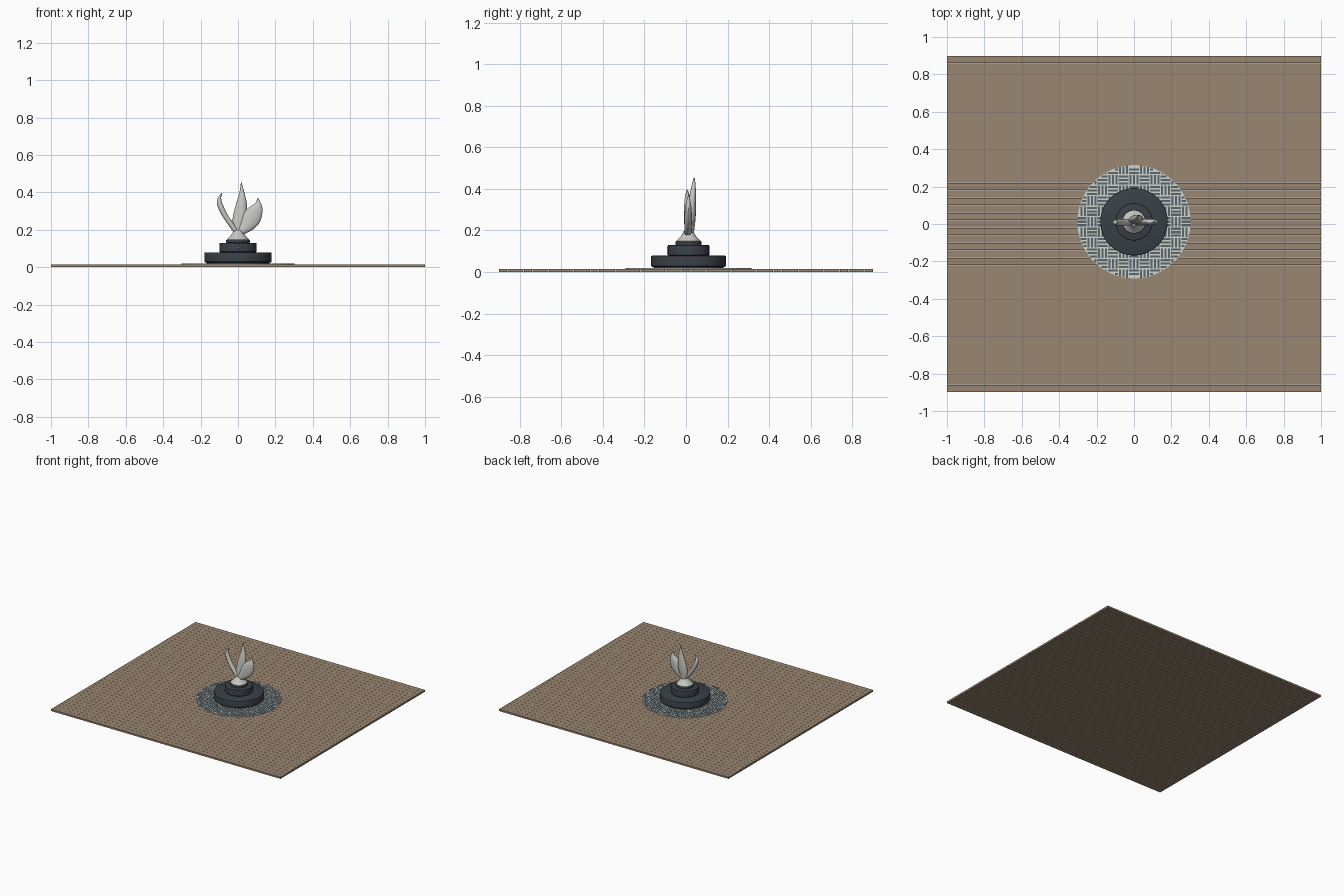
import bpy, bmesh, math
from mathutils import Vector

if bpy.data.objects.get("Cube"):
    bpy.data.objects.remove(bpy.data.objects["Cube"], do_unlink=True)

CY = 0.012  # the statue sits slightly behind the deck centre


def material(name, rgb, rough=0.7):
    m = bpy.data.materials.new(name)
    m.use_nodes = True
    m.diffuse_color = (*rgb, 1)
    bsdf = next(n for n in m.node_tree.nodes if n.type == 'BSDF_PRINCIPLED')
    bsdf.inputs["Base Color"].default_value = (*rgb, 1)
    bsdf.inputs["Roughness"].default_value = rough
    return m


wood = material("weathered wood", (0.32, 0.24, 0.165))
slate = material("slate weave", (0.10, 0.135, 0.15))
pale = material("pale weave", (0.62, 0.66, 0.62))
charcoal = material("charcoal stone", (0.042, 0.051, 0.063))
silver = material("pale silver", (0.58, 0.58, 0.54), 0.4)


def finish(bm, name, mat, smooth=False):
    bmesh.ops.recalc_face_normals(bm, faces=bm.faces)
    me = bpy.data.meshes.new(name)
    bm.to_mesh(me)
    bm.free()
    ob = bpy.data.objects.new(name, me)
    bpy.context.collection.objects.link(ob)
    me.materials.append(mat)
    if smooth:
        bpy.ops.object.select_all(action='DESELECT')
        ob.select_set(True)
        bpy.context.view_layer.objects.active = ob
        bpy.ops.object.shade_smooth_by_angle(angle=math.radians(40))
    return ob


def add_box(bm, x0, x1, y0, y1, z0, z1):
    verts = bmesh.ops.create_cube(bm, size=1)["verts"]
    for v in verts:
        v.co = (x1 if v.co.x > 0 else x0, y1 if v.co.y > 0 else y0,
                z1 if v.co.z > 0 else z0)


def lathe(name, profile, mat, sides=64):
    bm = bmesh.new()
    rings = [[bm.verts.new((r * math.cos(math.tau * i / sides),
                            CY + r * math.sin(math.tau * i / sides), z))
              for i in range(sides)] for r, z in profile]
    for a, b in zip(rings, rings[1:]):
        for i in range(sides):
            j = (i + 1) % sides
            bm.faces.new((a[i], a[j], b[j], b[i]))
    bm.faces.new(rings[0])
    bm.faces.new(rings[-1])
    return finish(bm, name, mat, True)


def tier(name, radius, z0, z1, bevel):
    """Round block with softened rims."""
    prof = [(radius - bevel, z0), (radius, z0 + bevel), (radius, z1 - bevel),
            (radius - bevel * 0.3, z1 - bevel * 0.3), (radius - bevel, z1)]
    return lathe(name, prof, charcoal)


# Deck: narrow-jointed boards running left to right
bm = bmesh.new()
count, gap = 45, 0.0012
pitch = 1.8 / count
for i in range(count):
    y = -0.9 + i * pitch
    add_box(bm, -1, 1, y + gap / 2, y + pitch - gap / 2, 0, 0.014)
finish(bm, "deck_boards", wood)

# Round pale mat with a basket weave of dark strips clipped to its rim
R = 0.303
lathe("mat_base", [(R, 0.013), (R, 0.019)], pale)
bm = bmesh.new()
cell, strips, half = 0.056, 3, 0.0055
n = math.ceil(R / cell)
for i in range(-n, n + 1):
    for j in range(-n, n + 1):
        for k in range(strips):
            across = (j - 0.5 + (k + 0.5) / strips) * cell
            if abs(across) + half >= R:
                continue
            reach = math.sqrt(R ** 2 - (abs(across) + half) ** 2)
            a = max((i - 0.5) * cell + 0.002, -reach)
            b = min((i + 0.5) * cell - 0.002, reach)
            if b - a < 0.004:
                continue
            if (i + j) % 2:
                add_box(bm, a, b, CY + across - half, CY + across + half, 0.018, 0.0205)
            else:
                add_box(bm, across - half, across + half, CY + a, CY + b, 0.018, 0.0205)
finish(bm, "mat_strips", slate)

# Stepped pedestal
lathe("pedestal_foot", [(0.168, 0.018), (0.168, 0.03)], charcoal)
tier("pedestal_lower", 0.180, 0.025, 0.079, 0.005)
tier("pedestal_upper", 0.100, 0.078, 0.130, 0.005)
tier("pedestal_collar", 0.063, 0.129, 0.146, 0.002)

# Small studs on the front of the upper tier
bm = bmesh.new()
for x, z in ((-0.014, 0.093), (0.014, 0.093), (-0.005, 0.105),
             (0.005, 0.105), (-0.014, 0.117), (0.014, 0.117)):
    new = bmesh.ops.create_icosphere(bm, subdivisions=2, radius=0.004)["verts"]
    bmesh.ops.translate(bm, verts=new, vec=(x, CY - 0.0995, z))
finish(bm, "front_studs", silver, True)

# Flared socket holding the petals
lathe("petal_socket", [(0.060, 0.144), (0.060, 0.149), (0.050, 0.158), (0.038, 0.171),
                       (0.029, 0.184), (0.022, 0.198)], silver)


def petal(name, left, right, ys, thick, steps=28, sides=16):
    """Loft lens sections between a left and a right outline (x, z)."""
    def sample(pts, t):
        f = t * (len(pts) - 1)
        i = min(int(f), len(pts) - 2)
        u = f - i
        p = [Vector(pts[max(0, min(len(pts) - 1, i + d))]) for d in (-1, 0, 1, 2)]
        return 0.5 * (2 * p[1] + (p[2] - p[0]) * u
                      + (2 * p[0] - 5 * p[1] + 4 * p[2] - p[3]) * u ** 2
                      + (3 * p[1] - p[0] - 3 * p[2] + p[3]) * u ** 3)

    bm = bmesh.new()
    rings = []
    for s in range(steps + 1):
        t = s / steps
        a, b = sample(left, t), sample(right, t)
        y = ys[0] + (ys[1] - ys[0]) * t
        th = thick * (0.75 + 0.7 * t) * (1 - t ** 2) + 0.0006
        ring = []
        for k in range(sides):
            ang = math.tau * k / sides
            p = (a + b) / 2 + (b - a) / 2 * math.cos(ang)
            ring.append(bm.verts.new((p.x, CY + y + th * math.sin(ang), p.y)))
        rings.append(ring)
    for r0, r1 in zip(rings, rings[1:]):
        for k in range(sides):
            m = (k + 1) % sides
            bm.faces.new((r0[k], r0[m], r1[m], r1[k]))
    bm.faces.new(rings[0])
    bm.faces.new(rings[-1])
    return finish(bm, name, silver, True)


# Three flame-like petals
petal("centre_petal",
      [(-0.014, 0.17), (-0.028, 0.22), (-0.027, 0.27), (-0.010, 0.34), (0.008, 0.4), (0.016, 0.457)],
      [(0.016, 0.17), (0.035, 0.22), (0.047, 0.27), (0.047, 0.34), (0.034, 0.4), (0.018, 0.457)],
      (0.004, 0.028), 0.024)
petal("right_curled_petal",
      [(-0.015, 0.175), (-0.055, 0.23), (-0.088, 0.28), (-0.112, 0.335), (-0.108, 0.37), (-0.086, 0.397)],
      [(0.01, 0.18), (-0.024, 0.235), (-0.055, 0.28), (-0.081, 0.335), (-0.090, 0.37), (-0.084, 0.396)],
      (-0.002, -0.006), 0.02)
petal("left_broad_petal",
      [(-0.012, 0.18), (0.012, 0.235), (0.033, 0.29), (0.062, 0.322), (0.092, 0.342), (0.107, 0.372)],
      [(0.015, 0.17), (0.075, 0.198), (0.115, 0.238), (0.13, 0.29), (0.127, 0.33), (0.108, 0.37)],
      (-0.003, 0.0), 0.02)
